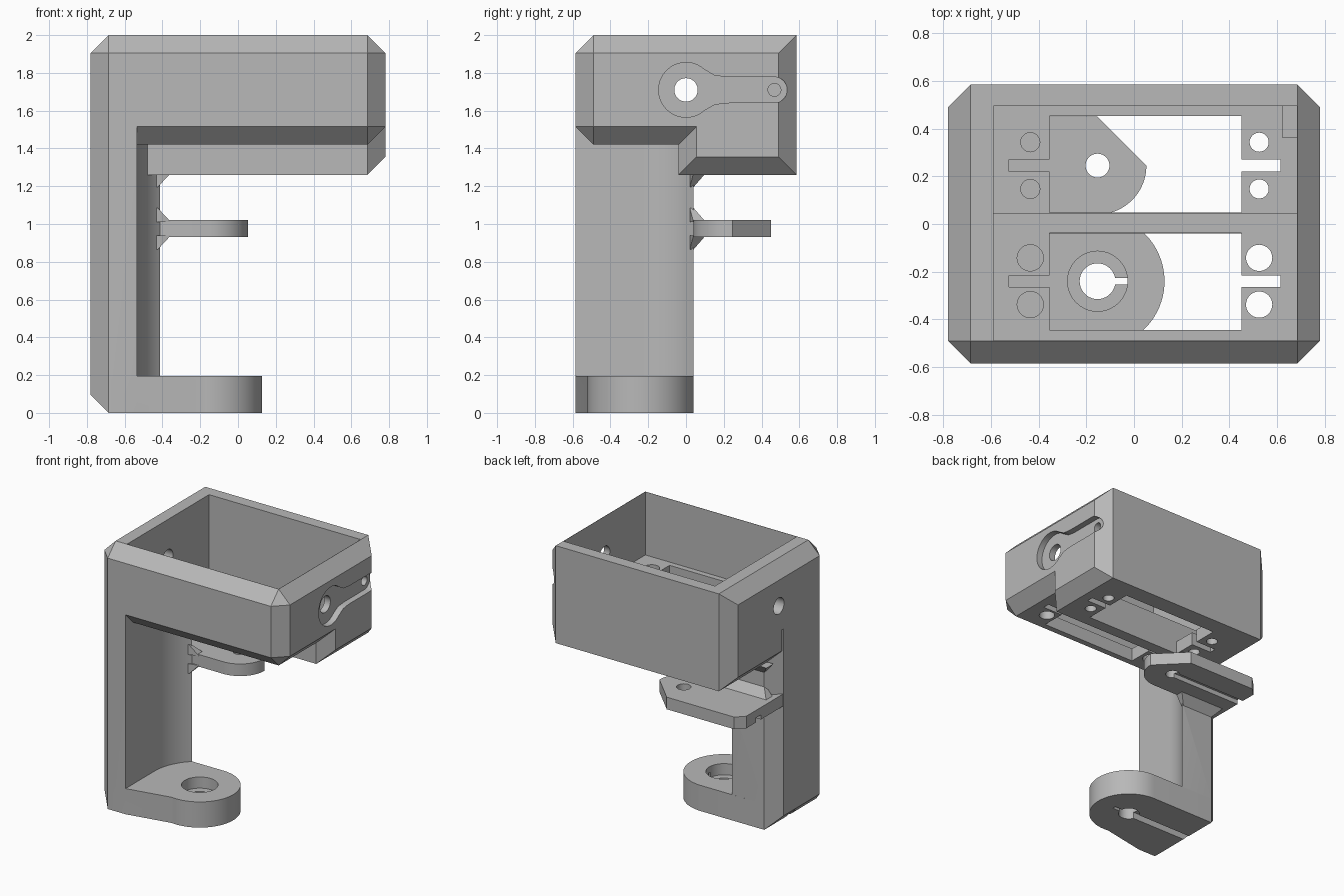
import bpy, bmesh, math
from mathutils import Vector

if "Cube" in bpy.data.objects:
    bpy.data.objects.remove(bpy.data.objects["Cube"])

grey = bpy.data.materials.new("plain grey")
grey.diffuse_color = (0.48, 0.48, 0.48, 1)
grey.use_nodes = True
grey.node_tree.nodes["Principled BSDF"].inputs["Base Color"].default_value = grey.diffuse_color


def finish(name, bm):
    bmesh.ops.recalc_face_normals(bm, faces=bm.faces)
    me = bpy.data.meshes.new(name)
    bm.to_mesh(me)
    bm.free()
    me.materials.append(grey)
    ob = bpy.data.objects.new(name, me)
    bpy.context.collection.objects.link(ob)
    return ob


def prism(name, pts, axis, lo, hi):
    """Extrude a 2D outline along an axis; x uses (y,z), y uses (x,z), z uses (x,y)."""
    def place(p, h):
        return {"x": (h, p[0], p[1]), "y": (p[0], h, p[1]), "z": (p[0], p[1], h)}[axis]
    bm = bmesh.new()
    a = [bm.verts.new(place(p, lo)) for p in pts]
    b = [bm.verts.new(place(p, hi)) for p in pts]
    bm.faces.new(a)
    bm.faces.new(b)
    for i in range(len(pts)):
        j = (i + 1) % len(pts)
        bm.faces.new((a[i], a[j], b[j], b[i]))
    return finish(name, bm)


def arc(cx, cy, r, a0, a1, n=24):
    return [(cx + r * math.cos(math.radians(a0 + (a1 - a0) * i / n)),
             cy + r * math.sin(math.radians(a0 + (a1 - a0) * i / n))) for i in range(n + 1)]


def rod(name, cx, cy, r, axis, lo, hi):
    return prism(name, arc(cx, cy, r, 0, 360, 40)[:-1], axis, lo, hi)


def box(name, x0, x1, y0, y1, z0, z1, edges=(), c=0.095):
    """Box with chamfers on the edges named by their (x, y, z) side signs."""
    bm = bmesh.new()
    bmesh.ops.create_cube(bm, size=2)
    chosen = []
    for e in bm.edges:
        m = (e.verts[0].co + e.verts[1].co) / 2
        if tuple(round(v) for v in m) in edges:
            chosen.append(e)
    for v in bm.verts:
        v.co = Vector(((x0, x1)[v.co.x > 0], (y0, y1)[v.co.y > 0], (z0, z1)[v.co.z > 0]))
    if chosen:
        bmesh.ops.bevel(bm, geom=chosen, offset=c, segments=1, affect='EDGES')
    return finish(name, bm)


def hull(name, pts):
    bm = bmesh.new()
    for p in pts:
        bm.verts.new(p)
    res = bmesh.ops.convex_hull(bm, input=bm.verts)
    bmesh.ops.delete(bm, geom=list({v for v in res["geom_interior"] if isinstance(v, bmesh.types.BMVert)}),
                     context='VERTS')
    return finish(name, bm)


def combine(target, tool, op):
    mod = target.modifiers.new(op, 'BOOLEAN')
    mod.operation, mod.object, mod.solver = op, tool, 'EXACT'
    bpy.context.view_layer.update()
    dg = bpy.context.evaluated_depsgraph_get()
    me = bpy.data.meshes.new_from_object(target.evaluated_get(dg))
    target.modifiers.clear()
    target.data = me
    bpy.data.objects.remove(tool)


CX, FY, SY = -0.153, -0.24, 0.245      # hole centre x, foot y, shelf y

# Housing: shallow front half and deeper back half
body = box("servo_bracket", -0.78, 0.78, -0.585, 0.585, 1.42, 2.0,
           [(1, 0, 1), (-1, 0, 1), (0, -1, 1), (1, 0, -1), (-1, 0, -1), (0, -1, -1),
            (1, 1, 0), (-1, 1, 0), (1, -1, 0), (-1, -1, 0)])
adds = [box("deep_housing", -0.78, 0.78, -0.04, 0.585, 1.26, 1.8,
            [(1, 0, -1), (-1, 0, -1), (1, 1, 0), (-1, 1, 0), (1, -1, 0)])]

# Upright arm with a hollowed inner face and chamfered bottom corner
arm = prism("arm", [(-0.685, -0.585), (-0.535, -0.585)] + arc(CX, FY, 0.382, 180, 133, 16)
            + [(-0.42, 0.04), (-0.685, 0.04), (-0.78, -0.055), (-0.78, -0.49)], "z", 0, 1.7)
combine(arm, prism("corner_cut", [(-0.88, 0.195), (-0.88, -0.1), (-0.585, -0.1)], "y", -1, 1), 'DIFFERENCE')
adds.append(arm)

# Foot with a round end
adds.append(prism("foot", [(-0.685, -0.585), (-0.535, -0.585)]
                  + arc(CX, FY, 0.281, -98, 90, 40) + [(-0.685, 0.04)], "z", 0, 0.195))

# Shelf behind the arm
adds.append(prism("shelf", [(CX, 0.45), (0.052, SY)] + arc(CX, SY, 0.205, 0, -90)[1:]
                  + [(-0.5, 0.04), (-0.6, -0.05), (-0.78, -0.05), (-0.78, 0.39), (-0.72, 0.45)],
                  "z", 0.93, 1.022))

# Sloped supports where the arm meets the shelf and the housing
for tip, wide in ((0.865, 0.94), (1.085, 1.01), (1.195, 1.27)):
    adds.append(hull("support", [(-0.685, 0.02, tip), (-0.425, 0.02, tip), (-0.685, 0.04, tip), (-0.425, 0.04, tip),
                                 (-0.75, 0.02, wide), (-0.355, 0.04, wide), (-0.425, 0.02, wide),
                                 (-0.75, 0.105, wide), (-0.355, 0.105, wide)]))
for part in adds:
    combine(body, part, 'UNION')

# Two-level cavity
cuts = [box("front_cavity", -0.59, 0.683, -0.488, 0.495, 1.52, 2.2),
        box("back_cavity", -0.59, 0.683, 0.045, 0.495, 1.36, 1.9)]

# Floor openings, cable slots and screw holes for both bays
for y, y0, y1, r, z0, z1 in ((FY, -0.445, -0.037, 0.055, 1.3, 1.6), (SY, 0.048, 0.453, 0.04, 1.24, 1.45)):
    cuts.append(box("motor_opening", -0.355, 0.45, y0, y1, z0, z1))
    cuts.append(box("cable_slot", -0.525, 0.615, y - 0.025, y + 0.025, z0, z1))
    for x in (-0.435, 0.525):
        for s in (-1, 1):
            cuts.append(rod("screw_hole", x, y + s * 0.098, r, "z", z0, z1))

# Foot hole with counterbore, key and underside groove
cuts += [rod("foot_hole", CX, FY, 0.075, "z", -0.1, 0.3),
         rod("foot_counterbore", CX, FY, 0.126, "z", 0.11, 0.3),
         box("foot_key", CX, -0.018, FY - 0.013, FY + 0.013, -0.1, 0.15),
         box("foot_groove", -0.9, CX, FY - 0.03, FY + 0.03, -0.1, 0.05)]

# Shelf hole and underside groove
cuts += [rod("shelf_hole", CX, SY, 0.05, "z", 0.85, 1.1),
         box("shelf_groove", -0.9, CX, SY - 0.03, SY + 0.03, 0.85, 0.965)]

# Cross hole through both side walls, and the lever recess on the right
cuts.append(rod("cross_hole", 0, 1.71, 0.062, "x", -1, 1))
upper = [(0.15, 1.787), (0.19, 1.781), (0.23, 1.778)]
cuts.append(prism("lever_recess", arc(0, 1.71, 0.145, 48, 312, 36)
                  + [(y, 3.42 - z) for y, z in upper]
                  + arc(0.468, 1.71, 0.068, -90, 90, 16) + upper[::-1], "x", 0.733, 0.9))
for cut in cuts:
    combine(body, cut, 'DIFFERENCE')

# Boss behind the lever screw, with its blind hole
combine(body, box("screw_boss", 0.622, 0.70, 0.36, 0.51, 1.63, 1.79), 'UNION')
combine(body, rod("lever_screw_hole", 0.468, 1.71, 0.034, "x", 0.65, 0.9), 'DIFFERENCE')

# One flat colour, smooth only on the round surfaces
body.data.materials.clear()
body.data.materials.append(grey)
for p in body.data.polygons:
    p.material_index = 0
bpy.context.view_layer.objects.active = body
body.select_set(True)
bpy.ops.object.shade_smooth_by_angle(angle=math.radians(25))
